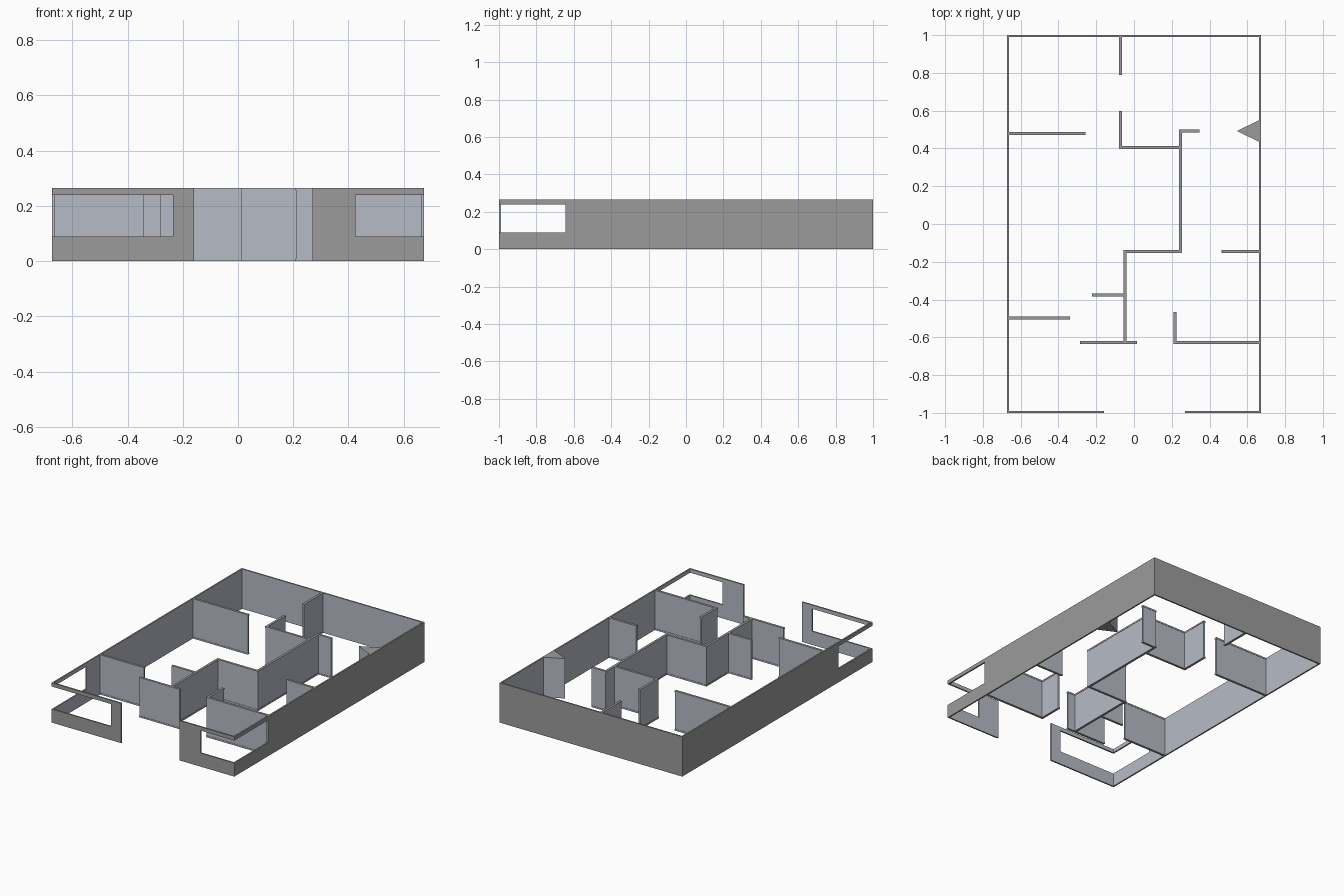
import bpy, bmesh

if "Cube" in bpy.data.objects:
    bpy.data.objects.remove(bpy.data.objects["Cube"])

H = 0.265            # wall height
X, Y = 0.673, 1.0    # half footprint
T = 0.01             # outer wall thickness
SILL, HEAD = 0.09, 0.24


def material(name, rgb):
    m = bpy.data.materials.new(name)
    m.diffuse_color = (*rgb, 1)
    m.use_nodes = True
    m.node_tree.nodes["Principled BSDF"].inputs["Base Color"].default_value = m.diffuse_color
    return m


MATS = [material("outer_grey", (0.33, 0.33, 0.33)),
        material("inner_pale_blue_grey", (0.47, 0.50, 0.56))]


def add_box(bm, x0, x1, y0, y1, z0, z1):
    vs = bmesh.ops.create_cube(bm, size=1)["verts"]
    for v in vs:
        v.co = (x1 if v.co.x > 0 else x0,
                y1 if v.co.y > 0 else y0,
                z1 if v.co.z > 0 else z0)


def finish(bm, name):
    # grey on tops, undersides and outward perimeter faces; pale inside
    bmesh.ops.recalc_face_normals(bm, faces=bm.faces)
    bm.normal_update()
    for f in bm.faces:
        c, n = f.calc_center_median(), f.normal
        outside = (abs(c.x) > X - 0.001 and n.x * c.x > 0.1) or \
                  (abs(c.y) > Y - 0.001 and n.y * c.y > 0.1)
        f.material_index = 0 if outside or abs(n.z) > 0.5 else 1
    me = bpy.data.meshes.new(name)
    bm.to_mesh(me)
    bm.free()
    for m in MATS:
        me.materials.append(m)
    ob = bpy.data.objects.new(name, me)
    bpy.context.collection.objects.link(ob)


def boxes(name, *items):
    bm = bmesh.new()
    for b in items:
        add_box(bm, *b)
    finish(bm, name)


# Outer walls, with a window strip that wraps each open front corner
WIN_Y = -0.645
boxes("back_wall", (-X, X, Y - T, Y, 0, H))
for side, name in ((-1, "left"), (1, "right")):
    xa, xb = sorted((side * X, side * (X - T)))
    door, win = (-0.16, -0.235) if side < 0 else (0.27, 0.425)
    boxes(name + "_wall", (xa, xb, WIN_Y, Y - T, 0, H))
    fx0, fx1 = sorted((door, win))
    boxes(name + "_front_pier", (fx0, fx1, -Y, -Y + T, 0, H))
    wx0, wx1 = sorted((win, side * X))
    for part, z0, z1 in (("sill", 0, SILL), ("head", HEAD, H)):
        boxes(f"{name}_window_{part}",
              (xa, xb, -Y + T, WIN_Y, z0, z1),
              (wx0, wx1, -Y, -Y + T, z0, z1))


# Partitions: thin core with slightly wider skirting and top trim
def partition(name, axis, pos, a, b):
    parts = []
    for half, e, z0, z1 in ((0.006, 0.002, 0.01, H - 0.01),
                            (0.008, 0, 0, 0.01), (0.008, 0, H - 0.01, H)):
        lo = a + (e if abs(a) < X - 0.02 else 0)
        hi = b - (e if abs(b) < X - 0.02 else 0)
        if axis == "x":
            parts.append((lo, hi, pos - half, pos + half, z0, z1))
        else:
            parts.append((pos - half, pos + half, lo, hi, z0, z1))
    boxes(name, *parts)


IN = X - T
for i, w in enumerate([
        ("y", -0.072, 0.79, Y - T), ("y", -0.072, 0.40, 0.597),
        ("x", 0.405, -0.08, 0.25), ("y", 0.245, -0.152, 0.50),
        ("x", 0.493, 0.24, 0.347), ("x", 0.48, -IN, -0.258),
        ("x", -0.145, -0.055, 0.252), ("y", -0.047, -0.63, -0.14),
        ("x", -0.377, -0.222, -0.045), ("x", -0.497, -IN, -0.338),
        ("x", -0.627, -0.285, 0.015), ("y", 0.217, -0.634, -0.465),
        ("x", -0.627, 0.21, IN), ("x", -0.145, 0.462, IN)]):
    partition(f"partition_{i + 1}", *w)

# Triangular pillar against the right wall
bm = bmesh.new()
tri = bm.faces.new([bm.verts.new((x, y, 0)) for x, y in
                    ((0.545, 0.492), (IN, 0.435), (IN, 0.55))])
top = bmesh.ops.extrude_face_region(bm, geom=[tri], use_keep_orig=True)["geom"]
for v in top:
    if isinstance(v, bmesh.types.BMVert):
        v.co.z = H
finish(bm, "triangular_pillar")
